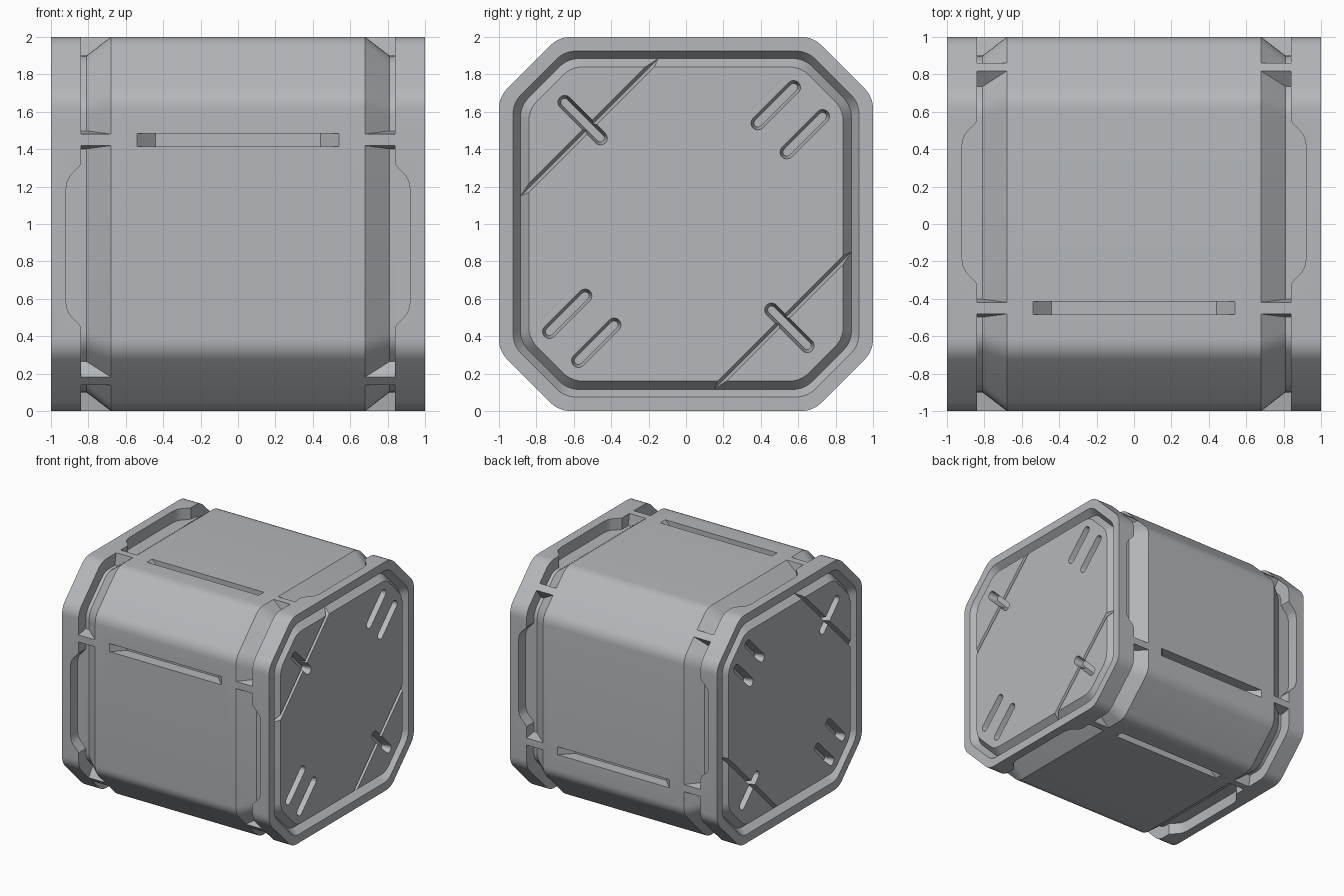
import bpy, bmesh
from math import cos, sin, pi, radians, sqrt
from mathutils import Vector, Matrix

if "Cube" in bpy.data.objects:
    bpy.data.objects.remove(bpy.data.objects["Cube"])

CH = 1.68 / sqrt(2)      # distance from axis to chamfer planes
R = 0.15                 # fillet radius of the octagon corners
LIFT = Matrix.Translation((0, 0, 1))


def octagon(x, d, seg=5):
    """Rounded octagon in the yz plane, inset by d."""
    pts = []
    for k in range(8):
        h0, h1 = ((1, CH), (CH, 1))[k % 2]
        a = k * pi / 4
        A = h0 - d - R
        B = sqrt(2) * (h1 - d - R) - A
        cy, cz = A * cos(a) - B * sin(a), A * sin(a) + B * cos(a)
        for i in range(seg + 1):
            t = a + i / seg * pi / 4
            pts.append((x, cy + R * cos(t), cz + R * sin(t)))
    return pts


def loft(bm, rings, mat=Matrix()):
    """Closed solid through a list of equal-sized rings."""
    vs = [[bm.verts.new(mat @ Vector(p)) for p in r] for r in rings]
    n = len(vs[0])
    faces = [bm.faces.new(vs[0]), bm.faces.new(vs[-1])]
    for a, b in zip(vs, vs[1:]):
        for i in range(n):
            j = (i + 1) % n
            faces.append(bm.faces.new((a[i], a[j], b[j], b[i])))
    bmesh.ops.recalc_face_normals(bm, faces=faces)


grey = bpy.data.materials.new("blue_grey_metal")
grey.diffuse_color = (.46, .475, .50, 1)
grey.use_nodes = True
grey.node_tree.nodes["Principled BSDF"].inputs["Base Color"].default_value = grey.diffuse_color


def finish(bm, name):
    me = bpy.data.meshes.new(name)
    bm.to_mesh(me)
    bm.free()
    me.materials.append(grey)
    ob = bpy.data.objects.new(name, me)
    bpy.context.collection.objects.link(ob)
    return ob


def spin(deg):
    return LIFT @ Matrix.Rotation(radians(deg), 4, 'X')


# Main body: octagonal prism with end V channels and side grooves
half = [(1, .16), (.94, .115), (1, .075), (1, 0), (.84, 0), (.84, .1), (.81, .1), (.68, 0)]
bm = bmesh.new()
loft(bm, [octagon(x, d) for x, d in half] + [octagon(-x, d) for x, d in reversed(half)], LIFT)
body = finish(bm, "crate_body")

# Cutters for side slots, rim notches and end slits
cut = bmesh.new()
faces4 = [(0, -.45), (90, .45), (180, -.45), (270, .45)]
for deg, t in faces4:
    prof = [(-.59, 1.05), (-.44, .9), (.44, .9), (.59, 1.05)]
    loft(cut, [[(x, t + w, n) for x, n in prof] for w in (-.035, .035)], spin(deg))
    c = .115 if t < 0 else -.115
    side = [(.825, .435), (.84, .435), (.855, .415), (.895, .375), (.912, .345), (.92, .3)]
    for s in (-1, 1):
        outline = [(s * x, c + w) for x, w in side] + [(s * x, c - w) for x, w in reversed(side)]
        loft(cut, [[(x, w, n) for x, w in outline] for n in (.9, 1.05)], spin(deg))
for s in (-1, 1):
    for p, q in (((-.885, .148), (-.148, .885)), ((.148, -.885), (.885, -.148))):
        o = .012
        tri = [(.942, 0), (1.01, o * 1.17), (1.01, -o * 1.17)]
        loft(cut, [[(s * x, y - w, z + w) for x, w in tri] for y, z in (p, q)], LIFT)
cutter_a = finish(cut, "slot_cutter")

# Cutters for the rounded pill slots on the end panels
cut = bmesh.new()
pills = [(.48, .635, 45), (.635, .48, 45), (-.553, .555, -45)]
pills += [(-y, -z, a) for y, z, a in pills]


def pill(x, y, z, ang, r, L=.135, seg=8):
    pts = []
    for end in (0, 1):
        for i in range(seg + 1):
            t = -pi / 2 + pi * (end + i / seg)
            u, v = r * cos(t) + (L if end == 0 else -L), r * sin(t)
            a = radians(ang)
            pts.append((x, y + u * cos(a) - v * sin(a), z + u * sin(a) + v * cos(a)))
    return pts


for s in (-1, 1):
    for y, z, a in pills:
        loft(cut, [pill(s * .92, y, z, a, .021), pill(s * 1.01, y, z, a, .039)], LIFT)
cutter_b = finish(cut, "pill_cutter")

# Cut and clean up
bpy.context.view_layer.objects.active = body
for c in (cutter_a, cutter_b):
    c.hide_render = True
    m = body.modifiers.new("cut", 'BOOLEAN')
    m.operation, m.solver, m.object = 'DIFFERENCE', 'EXACT', c
    bpy.ops.object.modifier_apply(modifier=m.name)
    bpy.data.objects.remove(c)

# Bridges with flared feet that fill the grooves flush at six places per end
bm = bmesh.new()
for deg, t, h in [(d, t, 1) for d, t in faces4] + [(135, 0, CH), (-45, 0, CH)]:
    for s in (-1, 1):
        prof = [(.68, h, .031), (.81, h - .1, .048), (.84, h - .1, .048), (.84, h, .031)]
        loft(bm, [[(s * x, t + k * w, n) for x, n, w in prof] for k in (-1, 1)], spin(deg))
bridges = finish(bm, "groove_bridges")

# Smooth the fillets only
bpy.ops.object.select_all(action='DESELECT')
body.select_set(True)
bpy.context.view_layer.objects.active = body
bpy.ops.object.shade_smooth_by_angle(angle=radians(20))
